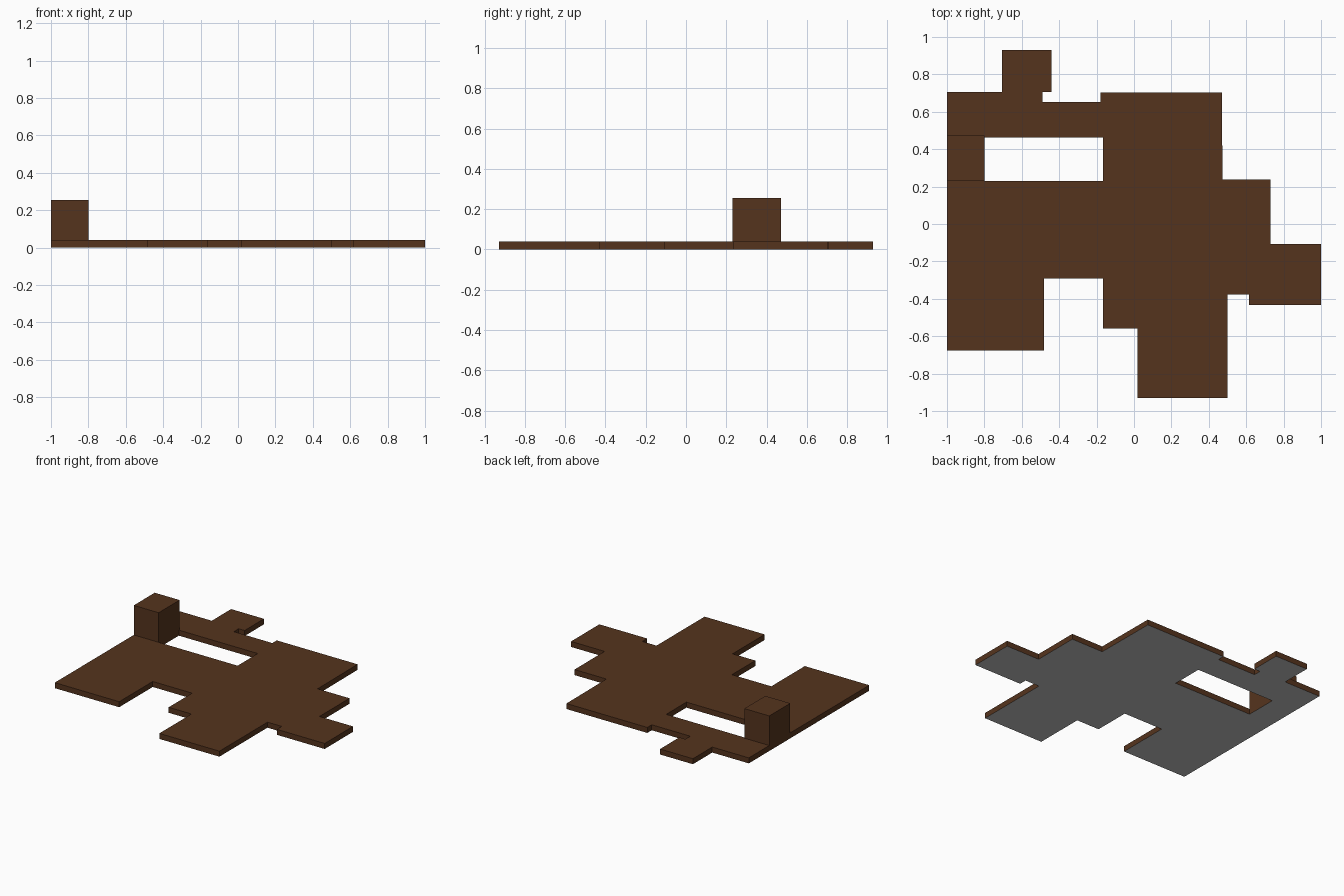
import bpy, bmesh

if "Cube" in bpy.data.objects:
    bpy.data.objects.remove(bpy.data.objects["Cube"])

def material(name, rgb):
    m = bpy.data.materials.new(name)
    m.diffuse_color = (*rgb, 1)
    m.use_nodes = True
    m.node_tree.nodes["Principled BSDF"].inputs["Base Color"].default_value = m.diffuse_color
    return m

brown = material("dark brown", (0.091, 0.034, 0.0125))
grey = material("underside grey", (0.53, 0.53, 0.53))

def slab(name, loops, z0, z1, bottom_index):
    """Extrude closed outlines (later loops are holes) from z0 to z1."""
    bm = bmesh.new()
    edges = []
    for loop in loops:
        vs = [bm.verts.new((x, y, z0)) for x, y in loop]
        edges += [bm.edges.new((a, b)) for a, b in zip(vs, vs[1:] + vs[:1])]
    bmesh.ops.triangle_fill(bm, edges=edges, use_beauty=True, normal=(0, 0, 1))
    ext = bmesh.ops.extrude_face_region(bm, geom=bm.faces[:], use_keep_orig=True)
    for v in ext["geom"]:
        if isinstance(v, bmesh.types.BMVert):
            v.co.z = z1
    bmesh.ops.recalc_face_normals(bm, faces=bm.faces[:])
    bmesh.ops.dissolve_limit(bm, angle_limit=0.01, verts=bm.verts[:], edges=bm.edges[:])
    bm.normal_update()
    for f in bm.faces:
        f.material_index = bottom_index if f.normal.z < -0.5 else 0
    me = bpy.data.meshes.new(name)
    bm.to_mesh(me)
    bm.free()
    me.materials.append(brown)
    me.materials.append(grey)
    ob = bpy.data.objects.new(name, me)
    bpy.context.collection.objects.link(ob)
    return ob

def rect(x0, x1, y0, y1):
    return [(x0, y0), (x1, y0), (x1, y1), (x0, y1)]

# stepped floor plate with a rectangular opening and grey underside
outline = [
    (-1, -.676), (-.482, -.676), (-.482, -.291), (-.165, -.291), (-.165, -.56),
    (.018, -.56), (.018, -.929), (.501, -.929), (.501, -.377), (.616, -.377),
    (.616, -.433), (1, -.433), (1, -.108), (.73, -.108), (.73, .238), (.473, .238),
    (.47, .702), (-.18, .702), (-.18, .651), (-.49, .651), (-.49, .707),
    (-.442, .707), (-.442, .929), (-.706, .929), (-.706, .707), (-1, .707)]
slab("floor_plate", [outline, rect(-.8, -.165, .231, .463)], 0, .04, 1)

# raised block beside the opening
slab("raised_block", [rect(-1, -.8, .231, .472)], .03, .255, 0)
